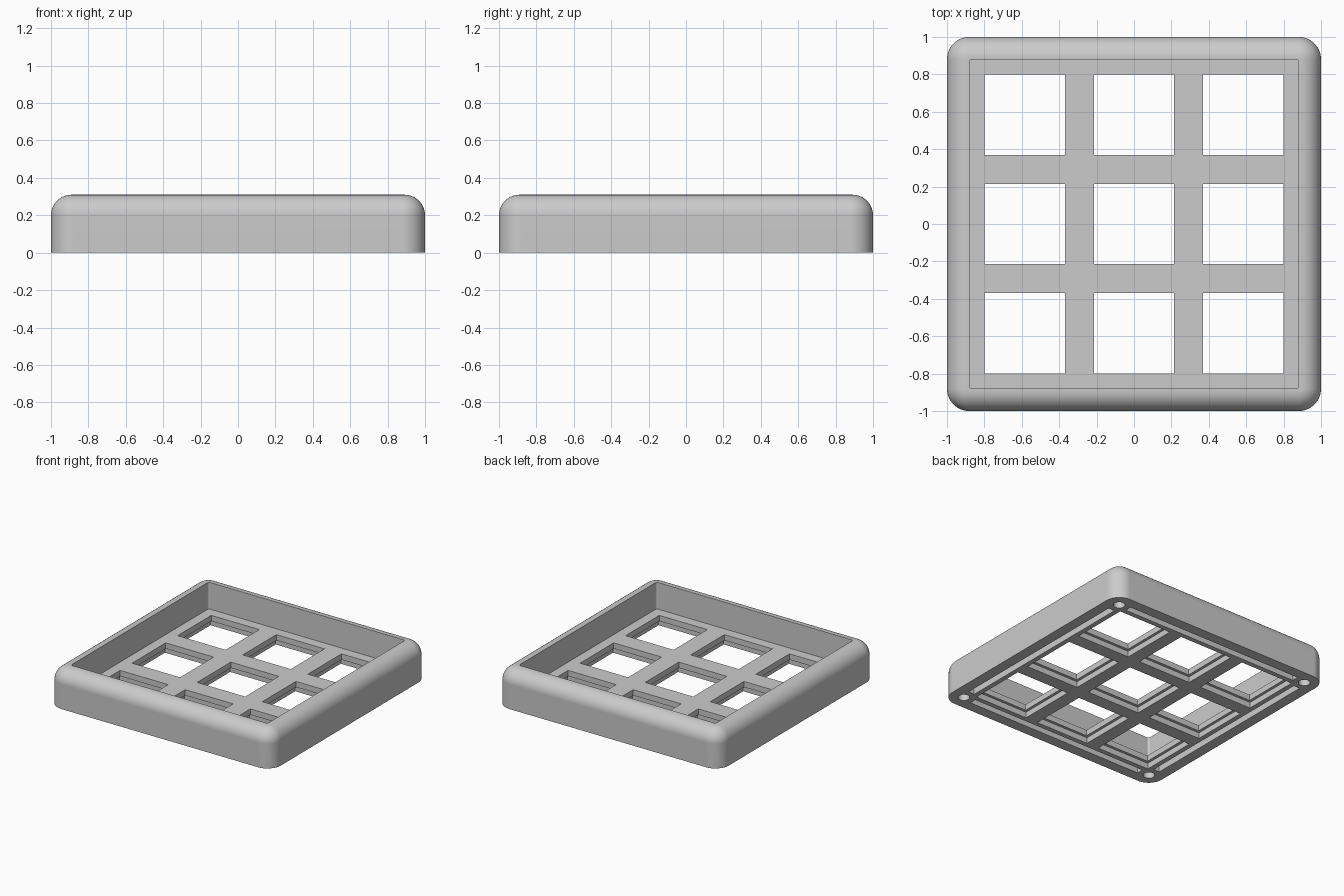
import bpy, bmesh, math
from mathutils import Matrix, Vector

old = bpy.data.objects.get("Cube")
if old:
    bpy.data.objects.remove(old, do_unlink=True)

HEIGHT, FLOOR, LEDGE = 0.31, 0.094, 0.047
FILLET, CORNER, INNER = 0.11, 0.12, 0.88
PITCH, POCKET_DEPTH = 0.583, 0.06
SEGMENTS = 14

grey = bpy.data.materials.new("matte grey")
grey.use_nodes = True
colour = (0.6, 0.6, 0.6, 1)
grey.diffuse_color = colour
grey.node_tree.nodes["Principled BSDF"].inputs["Base Color"].default_value = colour


def make_object(name, bm):
    bmesh.ops.recalc_face_normals(bm, faces=bm.faces)
    mesh = bpy.data.meshes.new(name)
    bm.to_mesh(mesh)
    bm.free()
    mesh.materials.append(grey)
    obj = bpy.data.objects.new(name, mesh)
    bpy.context.collection.objects.link(obj)
    return obj


def rounded_square(bm, half, radius, z):
    """Ring of vertices around a square with rounded corners."""
    ring = []
    for corner in range(4):
        mid = math.radians(45 + 90 * corner)
        cx = math.copysign(half - radius, math.cos(mid))
        cy = math.copysign(half - radius, math.sin(mid))
        for i in range(SEGMENTS + 1):
            a = math.radians(90 * (corner + i / SEGMENTS))
            ring.append(bm.verts.new((cx + radius * math.cos(a), cy + radius * math.sin(a), z)))
    return ring


def add_box(bm, x, y, half_x, half_y, z0, z1):
    size = Matrix.Diagonal((2 * half_x, 2 * half_y, z1 - z0, 1))
    place = Matrix.Translation(Vector((x, y, (z0 + z1) / 2)))
    bmesh.ops.create_cube(bm, size=1, matrix=place @ size)


def cut(target, bm):
    cutter = make_object("cutter", bm)
    cutter.hide_render = True
    mod = target.modifiers.new("cut", 'BOOLEAN')
    mod.operation = 'DIFFERENCE'
    mod.solver = 'EXACT'
    mod.object = cutter
    bpy.context.view_layer.objects.active = target
    bpy.ops.object.modifier_apply(modifier=mod.name)
    bpy.data.objects.remove(cutter, do_unlink=True)


# Tray: straight sides, rounded top edge, then down inside to the floor
bm = bmesh.new()
rings = [rounded_square(bm, 1, CORNER, 0)]
for i in range(SEGMENTS + 1):
    t = math.radians(90 * i / SEGMENTS)
    inset = FILLET * (1 - math.cos(t))
    rings.append(rounded_square(bm, 1 - inset, CORNER - inset,
                                HEIGHT - FILLET + FILLET * math.sin(t)))
for z in (HEIGHT, FLOOR):
    rings.append(rounded_square(bm, INNER, 0.015, z))
for low, high in zip(rings, rings[1:]):
    for i in range(len(low)):
        j = (i + 1) % len(low)
        bm.faces.new((low[i], low[j], high[j], high[i]))
bm.faces.new(rings[0])
bm.faces.new(rings[-1])
tray = make_object("case_tray", bm)

# Square key openings, with wider recesses underneath
for half, z0, z1 in ((0.215, -0.1, 0.2), (0.237, -0.1, LEDGE)):
    bm = bmesh.new()
    for col in (-1, 0, 1):
        for row in (-1, 0, 1):
            add_box(bm, col * PITCH, row * PITCH, half, half, z0, z1)
    cut(tray, bm)

# Underside grooves along each edge and round pockets in the corners
bm = bmesh.new()
for side in (-1, 1):
    add_box(bm, side * 0.886, 0, 0.027, 0.8, -0.1, POCKET_DEPTH)
    add_box(bm, 0, side * 0.886, 0.8, 0.027, -0.1, POCKET_DEPTH)
    for other in (-1, 1):
        depth = POCKET_DEPTH + 0.1
        place = Matrix.Translation((side * 0.886, other * 0.886, depth / 2 - 0.1))
        bmesh.ops.create_cone(bm, cap_ends=True, segments=32, radius1=0.043,
                              radius2=0.043, depth=depth, matrix=place)
cut(tray, bm)

# Smooth rounded edges, crisp corners
bpy.ops.object.select_all(action='DESELECT')
tray.select_set(True)
bpy.context.view_layer.objects.active = tray
bpy.ops.object.shade_smooth_by_angle(angle=math.radians(30))
weighted = tray.modifiers.new("even shading", 'WEIGHTED_NORMAL')
weighted.keep_sharp = True
